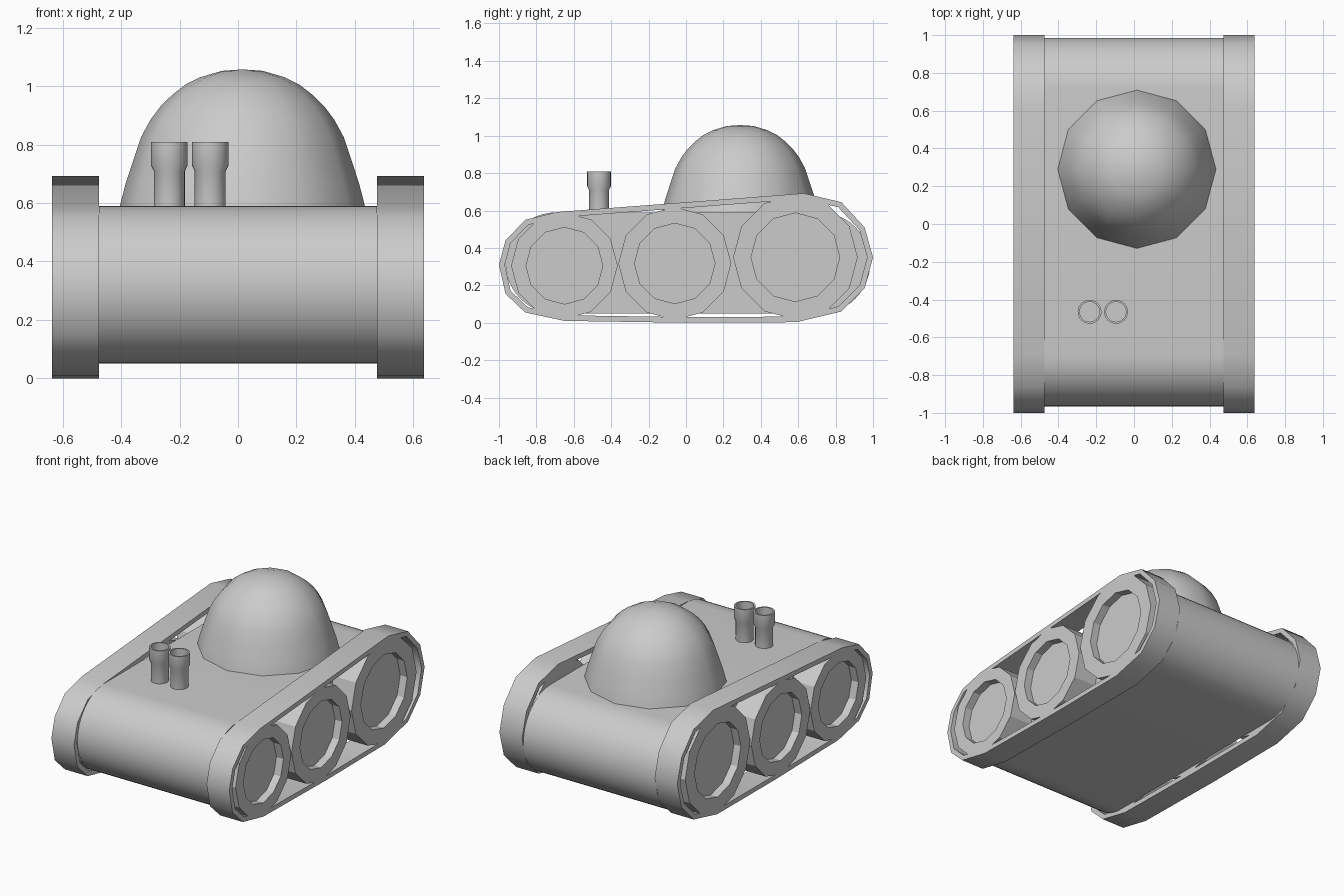
import bpy, bmesh, math
from mathutils import Vector

if "Cube" in bpy.data.objects:
    bpy.data.objects.remove(bpy.data.objects["Cube"])


def make_object(name, bm, angle=None):
    bmesh.ops.recalc_face_normals(bm, faces=bm.faces)
    mesh = bpy.data.meshes.new(name)
    bm.to_mesh(mesh)
    bm.free()
    ob = bpy.data.objects.new(name, mesh)
    bpy.context.collection.objects.link(ob)
    if angle:
        bpy.ops.object.select_all(action='DESELECT')
        ob.select_set(True)
        bpy.context.view_layer.objects.active = ob
        bpy.ops.object.shade_smooth_by_angle(angle=math.radians(angle))
    return ob


def lathe(name, profile, centre, sides, axis='Z', angle=None):
    """Spin (radius, height) points around an axis; zero radius makes a pole."""
    bm = bmesh.new()
    rings = []
    for r, h in profile:
        ring = []
        for i in range(sides if r > 0 else 1):
            a = 2 * math.pi * i / sides
            u, v = r * math.cos(a), r * math.sin(a)
            p = (u, v, h) if axis == 'Z' else (h, u, v)
            ring.append(bm.verts.new(Vector(centre) + Vector(p)))
        rings.append(ring)
    for a, b in zip(rings, rings[1:]):
        for i in range(sides):
            j = (i + 1) % sides
            quad = [a[i % len(a)], a[j % len(a)], b[j % len(b)], b[i % len(b)]]
            bm.faces.new(list(dict.fromkeys(quad)))
    return make_object(name, bm, angle)


def inset(points, d):
    """Move a clockwise outline inwards by d with mitred corners."""
    out = []
    for i, p in enumerate(points):
        e1 = (p - points[i - 1]).normalized()
        e2 = (points[(i + 1) % len(points)] - p).normalized()
        n1, n2 = Vector((e1.y, -e1.x)), Vector((e2.y, -e2.x))
        out.append(p + (n1 + n2) * d / (1 + n1.dot(n2)))
    return out


# Hull: rounded slab running between the tracks
bm = bmesh.new()
outline = []
for cy, start in ((0.715, -90), (-0.695, 90)):
    for i in range(25):
        a = math.radians(start + 7.5 * i)
        outline.append((cy + 0.27 * math.cos(a), 0.32 + 0.27 * math.sin(a)))
left, right = ([bm.verts.new((x, y, z)) for y, z in outline] for x in (-0.475, 0.475))
bm.faces.new(left)
bm.faces.new(right)
for i in range(len(left)):
    bm.faces.new((left[i - 1], left[i], right[i], right[i - 1]))
make_object("hull", bm, 30)

# Dome on the rear of the hull
lathe("dome", [(0, 0.56), (0.425, 0.56), (0.419, 0.59), (0.40, 0.665), (0.373, 0.747),
               (0.347, 0.825), (0.315, 0.884), (0.28, 0.931), (0.24, 0.97), (0.195, 1.005),
               (0.145, 1.03), (0.07, 1.052), (0, 1.057)],
      (0.015, 0.29, 0), 12, angle=40)

# Twin exhaust pipes with flared, hollow tops
for i, x in enumerate((-0.235, -0.095)):
    lathe(f"exhaust_pipe_{i + 1}",
          [(0, 0.57), (0.053, 0.57), (0.053, 0.708), (0.063, 0.73), (0.063, 0.808),
           (0.053, 0.808), (0.053, 0.735), (0, 0.735)], (x, -0.465, 0), 24, angle=30)

# Track outline, seen from the right side and running clockwise
belt = [Vector(p) for p in (
    (0.63, 0.692), (0.83, 0.645), (0.955, 0.51), (1.0, 0.35), (0.955, 0.185), (0.83, 0.06),
    (0.59, 0.003), (0, 0.0), (-0.65, 0.01), (-0.86, 0.055), (-0.965, 0.155), (-1.0, 0.31),
    (-0.965, 0.44), (-0.86, 0.55), (-0.69, 0.592))]
inner = inset(belt, 0.03)

for side, s in (("right", 1), ("left", -1)):
    # Track belt
    bm = bmesh.new()
    loops = [[bm.verts.new((s * x, p.x, p.y)) for p in pts]
             for x, pts in ((0.475, belt), (0.637, belt), (0.637, inner), (0.475, inner))]
    for k in range(4):
        a, b = loops[k], loops[(k + 1) % 4]
        for i in range(len(belt)):
            bm.faces.new((a[i - 1], a[i], b[i], b[i - 1]))
    make_object(f"track_{side}", bm, 40)

    # Road wheels with recessed discs on both faces
    for n, (y, z, rim, disc) in enumerate(((-0.65, 0.305, 0.285, 0.205),
                                           (-0.06, 0.317, 0.302, 0.215),
                                           (0.585, 0.35, 0.333, 0.237))):
        lathe(f"wheel_{side}_{n + 1}",
              [(0, -0.03), (disc, -0.03), (disc, -0.08), (rim, -0.08),
               (rim, 0.08), (disc, 0.08), (disc, 0.03), (0, 0.03)],
              (s * 0.557, y, z), 12, axis='X')
